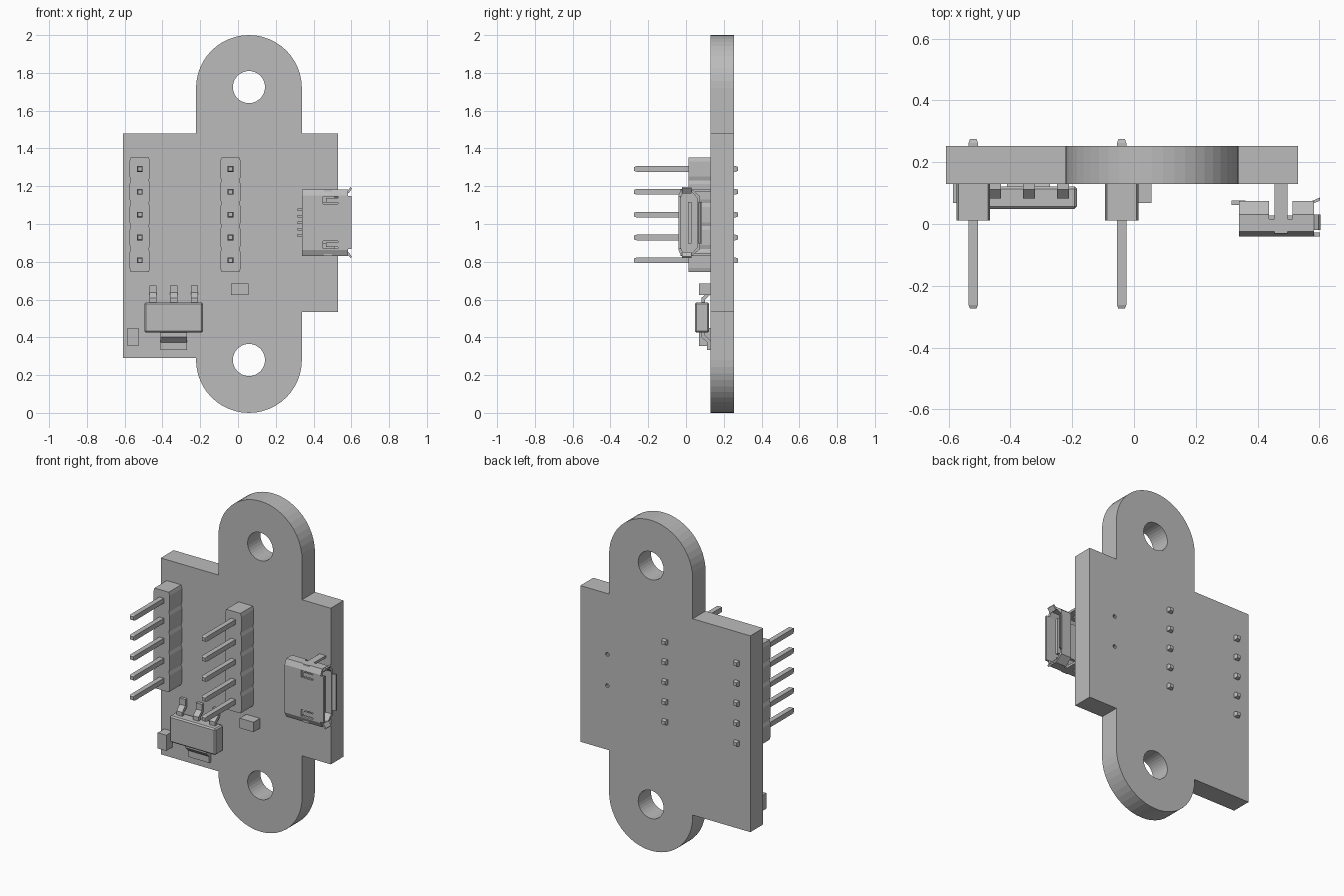
import bpy, bmesh, math
from mathutils import Vector

cube = bpy.data.objects.get("Cube")
if cube:
    bpy.data.objects.remove(cube, do_unlink=True)

GREY = (0.5, 0.5, 0.5, 1)
mat = bpy.data.materials.new("plain grey")
mat.use_nodes = True
mat.diffuse_color = GREY
mat.node_tree.nodes["Principled BSDF"].inputs["Base Color"].default_value = GREY


def prism(name, pts, axis, lo, hi):
    """Extrude a 2D outline: (x, z) along y, or (y, z) along x."""
    place = (lambda p, d: (p[0], d, p[1])) if axis == "y" else (lambda p, d: (d, p[0], p[1]))
    bm = bmesh.new()
    face = bm.faces.new([bm.verts.new(place(p, lo)) for p in pts])
    ext = bmesh.ops.extrude_face_region(bm, geom=[face])
    shift = Vector(place((0, 0), hi - lo))
    bmesh.ops.translate(bm, vec=shift, verts=[v for v in ext["geom"] if isinstance(v, bmesh.types.BMVert)])
    bmesh.ops.recalc_face_normals(bm, faces=bm.faces)
    me = bpy.data.meshes.new(name)
    bm.to_mesh(me)
    bm.free()
    me.materials.append(mat)
    ob = bpy.data.objects.new(name, me)
    bpy.context.collection.objects.link(ob)
    return ob


def box(name, x, y, z):
    pts = [(x[0], z[0]), (x[1], z[0]), (x[1], z[1]), (x[0], z[1])]
    return prism(name, pts, "y", *y)


def arc(cx, cz, r, a0, a1, n):
    return [(cx + r * math.cos(a0 + (a1 - a0) * i / n), cz + r * math.sin(a0 + (a1 - a0) * i / n))
            for i in range(n + 1)]


def cut(target, cutter):
    """Subtract a helper solid, then discard it."""
    cutter.hide_render = True
    mod = target.modifiers.new("cut", "BOOLEAN")
    mod.operation, mod.solver, mod.object = "DIFFERENCE", "EXACT", cutter
    bpy.context.view_layer.objects.active = target
    bpy.ops.object.modifier_apply(modifier=mod.name)
    bpy.data.objects.remove(cutter, do_unlink=True)


def taper(ob, y, factor):
    """Narrow the end of a part that lies at depth y."""
    vs = [v for v in ob.data.vertices if abs(v.co.y - y) < 1e-4]
    mid = sum((v.co for v in vs), Vector()) / len(vs)
    for v in vs:
        v.co = mid + (v.co - mid) * factor


# Circuit board with rounded mounting ears
FRONT, BACK = 0.13, 0.253
CX, R, LOW, HIGH = 0.058, 0.28, 0.28, 1.72
outline = arc(CX, HIGH, R, 0, math.pi, 24)
outline += [(CX - R, 1.478), (-0.608, 1.478), (-0.608, 0.29), (CX - R, 0.29)]
outline += arc(CX, LOW, R, math.pi, 2 * math.pi, 24)
outline += [(CX + R, 0.533), (0.53, 0.533), (0.53, 1.478), (CX + R, 1.478)]
board = prism("circuit_board", outline, "y", FRONT, BACK)
for x, z, r, n in [(CX, LOW, 0.085, 32), (CX, HIGH + 0.005, 0.085, 32),
                   (0.35, 0.92, 0.012, 10), (0.35, 1.11, 0.012, 10)]:
    ring = arc(x, z, r, 0, 2 * math.pi, n)[:-1]
    cut(board, prism("hole_cutter", ring, "y", FRONT - 0.05, BACK + 0.05))

# Two five-pin headers with notched bodies
for side, x in (("right", -0.52), ("middle", -0.04)):
    w, pitch, bottom, notch = 0.054, 0.121, 0.747, 0.006
    left, right = [], []
    for i in range(5):
        z = bottom + i * pitch
        steps = [(w - notch, z), (w, z + 0.02), (w, z + pitch - 0.02), (w - notch, z + pitch)]
        right += steps if i == 0 else steps[1:]
    left = [(x - dx, z) for dx, z in reversed(right)]
    body = prism(side + "_header_body", [(x + dx, z) for dx, z in right] + left, "y", 0.012, FRONT)
    for i in range(5):
        z = bottom + (i + 0.5) * pitch
        pin = box(f"{side}_header_pin_{i + 1}", (x - 0.015, x + 0.015), (-0.262, 0.262), (z - 0.015, z + 0.015))
        for y, tip in ((-0.262, -0.274), (0.262, 0.275)):
            end = box(f"{side}_header_tip_{i + 1}", (x - 0.015, x + 0.015), sorted((y, tip)), (z - 0.015, z + 0.015))
            taper(end, tip, 0.7)

# Voltage regulator: bevelled body, three bent legs and a heat tab
body = box("regulator_body", (-0.495, -0.185), (0.048, 0.122), (0.425, 0.585))
bev = body.modifiers.new("bevel", "BEVEL")
bev.width, bev.segments = 0.008, 1


def bent_leg(name, x, half, z0, sign, length):
    path = [(0.082, 0), (0.082, 0.3), (0.112, 0.6), (0.112, 1),
            (FRONT, 1), (FRONT, 0.5), (0.1, 0.2), (0.1, 0)]
    prism(name, [(y, z0 + sign * t * length) for y, t in path], "x", x - half, x + half)


for i in range(3):
    bent_leg(f"regulator_leg_{i + 1}", -0.45 + i * 0.11, 0.019, 0.58, 1, 0.095)
bent_leg("regulator_tab", -0.341, 0.07, 0.43, -1, 0.096)

# Small surface-mounted components
box("lower_capacitor", (-0.585, -0.528), (0.068, FRONT), (0.355, 0.45))
box("centre_resistor", (-0.036, 0.056), (0.068, FRONT), (0.625, 0.685))

# Socket: hollow shell, open towards +x and cut away behind
MID = 1.007


def socket_profile(inset):
    half = [(-0.04 + inset, 0.145 - inset), (-0.025 + inset, 0.176 - inset),
            (0.03, 0.176 - inset), (0.074 - inset, 0.14 - inset)]
    return [(y, MID + z) for y, z in half] + [(y, MID - z) for y, z in reversed(half)]


shell = prism("socket_shell", socket_profile(0), "x", 0.34, 0.582)
cut(shell, prism("cavity_cutter", socket_profile(0.012), "x", 0.40, 0.7))
cut(shell, box("gap_cutter", (0.437, 0.512), (0.016, 0.1), (0.7, 1.3)))
for s in (-1, 1):
    z = MID + s * 0.118
    cut(shell, box("window_cutter", (0.45, 0.53), (-0.06, -0.02), (z - 0.02, z + 0.02)))
    side = "upper" if s > 0 else "lower"
    # Spring in each window, solder post and flared lip
    box(side + "_socket_spring", (0.465, 0.535), (-0.037, -0.029), (z - 0.012, z + 0.012))
    pz = MID + s * 0.169
    box(side + "_socket_post", (0.455, 0.497), (-0.03, FRONT), (pz - 0.007, pz + 0.007))
    lip = [(0.575, MID + s * 0.165), (0.597, MID + s * 0.188),
           (0.603, MID + s * 0.180), (0.585, MID + s * 0.155)]
    prism(side + "_socket_side_lip", lip, "y", -0.02, 0.03)
box("socket_front_plate", (0.575, 0.602), (-0.04, -0.028), (MID - 0.14, MID + 0.14))
lip = box("socket_rear_lip", (0.575, 0.602), (0.064, 0.074), (MID - 0.11, MID + 0.11))
for v in lip.data.vertices:
    if v.co.x > 0.59:
        v.co.y += 0.012
box("socket_tongue", (0.39, 0.57), (0.01, 0.028), (MID - 0.11, MID + 0.11))
for i in range(5):
    z = MID + (i - 2) * 0.034
    box(f"socket_contact_{i + 1}", (0.315, 0.36), (0.062, 0.076), (z - 0.007, z + 0.007))
